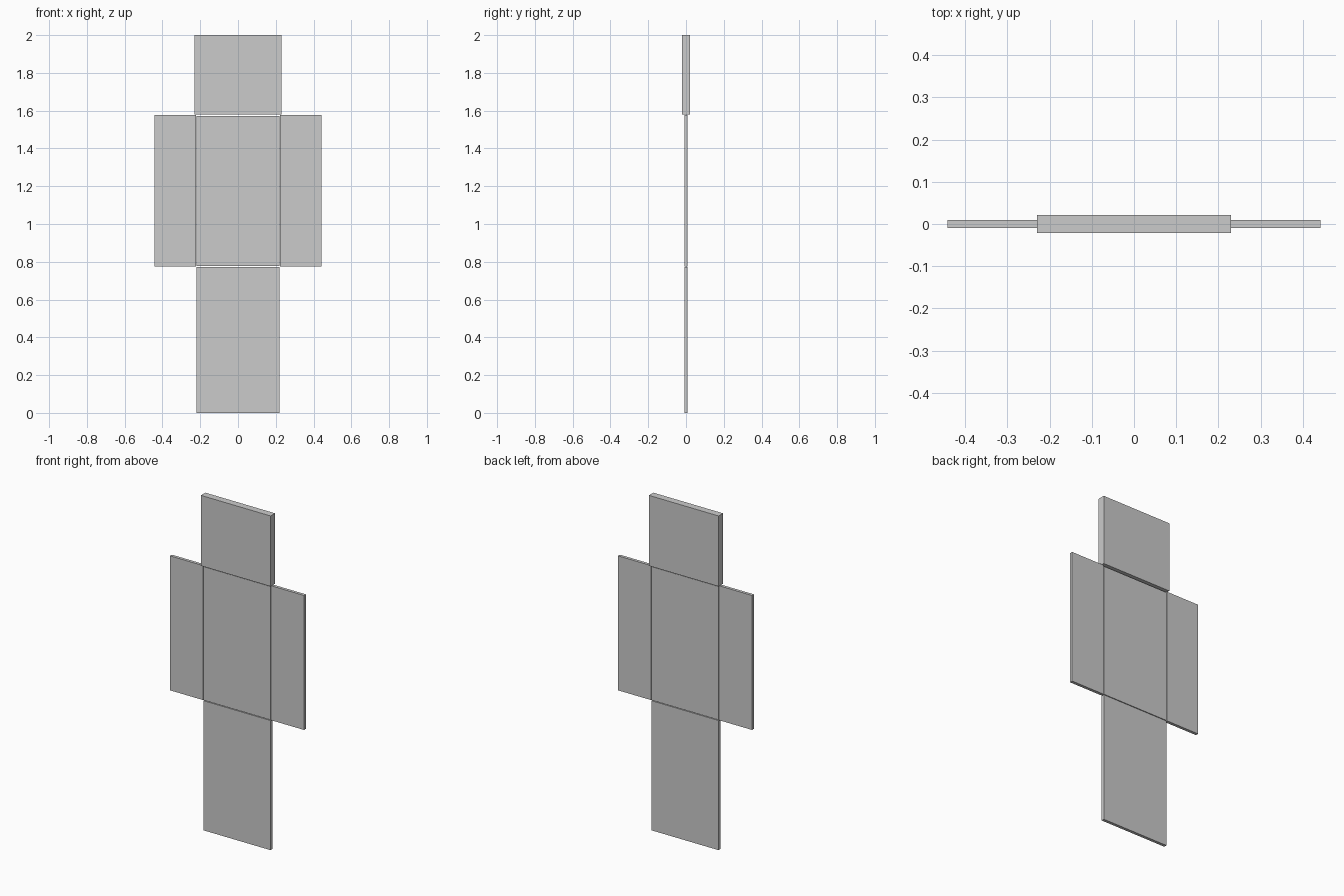
import bpy

if "Cube" in bpy.data.objects:
    bpy.data.objects.remove(bpy.data.objects["Cube"])


def slab(name, x0, x1, z0, z1, depth):
    """Flat box given by its x and z limits, centred on y = 0."""
    bpy.ops.mesh.primitive_cube_add(size=1, location=((x0 + x1) / 2, 0, (z0 + z1) / 2))
    ob = bpy.context.object
    ob.name = name
    ob.scale = (x1 - x0, depth, z1 - z0)
    bpy.ops.object.transform_apply(location=False, rotation=False, scale=True)
    return ob


# Thicker head panel
slab("head", -0.23, 0.23, 1.58, 2.0, 0.042)

# Thin torso and leg panels
slab("torso", -0.22, 0.22, 0.777, 1.572, 0.018)
slab("legs", -0.22, 0.22, 0.0, 0.773, 0.018)

# Arm panels on both sides, a hairline gap from the torso
for side, a, b in (("left", -0.442, -0.223), ("right", 0.223, 0.442)):
    slab(side + "_arm", a, b, 0.776, 1.578, 0.018)
